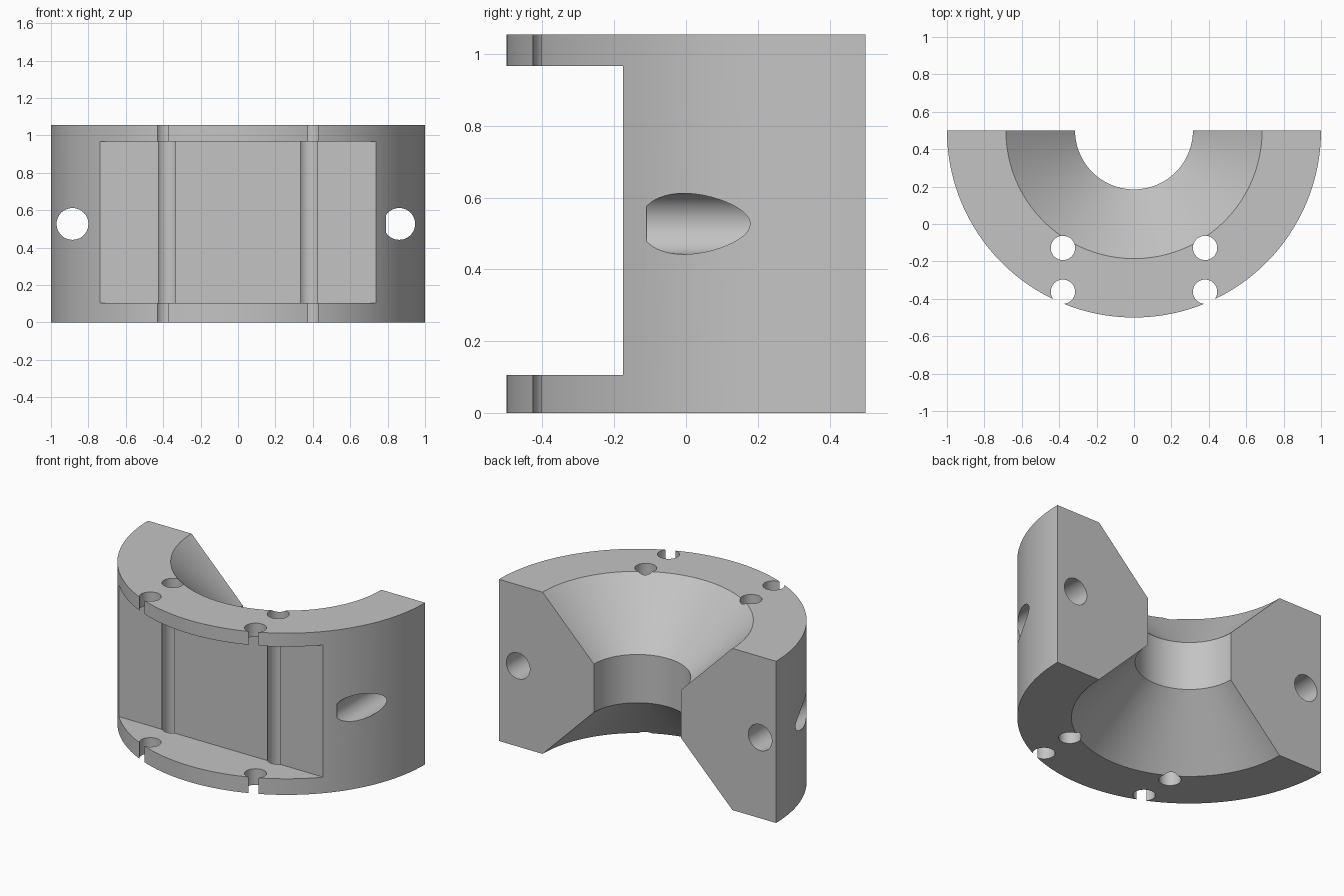
import bpy
import bmesh
import math
from mathutils import Matrix, Vector

cube = bpy.data.objects.get("Cube")
if cube:
    bpy.data.objects.remove(cube, do_unlink=True)

HEIGHT = 1.055
BACK = 0.5            # y of the flat split face, also the axis of the ring
OUTER, MOUTH, THROAT = 1.0, 0.685, 0.315
BEVEL = MOUTH - THROAT
SEGMENTS = 96

grey = bpy.data.materials.new("plain_grey")
grey.use_nodes = True
grey.diffuse_color = (0.55, 0.55, 0.55, 1)
grey.node_tree.nodes["Principled BSDF"].inputs["Base Color"].default_value = grey.diffuse_color


def make_object(name, bm):
    bmesh.ops.recalc_face_normals(bm, faces=bm.faces)
    mesh = bpy.data.meshes.new(name)
    bm.to_mesh(mesh)
    bm.free()
    mesh.materials.append(grey)
    obj = bpy.data.objects.new(name, mesh)
    bpy.context.collection.objects.link(obj)
    return obj


def cylinder(name, centre, radius, length, rotation=None):
    bm = bmesh.new()
    matrix = Matrix.Translation(centre) @ (rotation or Matrix.Identity(4))
    bmesh.ops.create_cone(bm, cap_ends=True, segments=48, radius1=radius,
                          radius2=radius, depth=length, matrix=matrix)
    return make_object(name, bm)


def box(name, low, high):
    low, high = Vector(low), Vector(high)
    bm = bmesh.new()
    matrix = Matrix.Translation((low + high) / 2) @ Matrix.Diagonal((*(high - low), 1))
    bmesh.ops.create_cube(bm, size=1, matrix=matrix)
    return make_object(name, bm)


# Half ring: a section with a double-tapered bore, swept half a turn
profile = [(OUTER, 0), (OUTER, HEIGHT), (MOUTH, HEIGHT),
           (THROAT, HEIGHT - BEVEL), (THROAT, BEVEL), (MOUTH, 0)]
bm = bmesh.new()
rings = []
for i in range(SEGMENTS + 1):
    a = math.pi * i / SEGMENTS
    rings.append([bm.verts.new((r * math.cos(a), BACK - r * math.sin(a), z))
                  for r, z in profile])
for first, second in zip(rings, rings[1:]):
    for k in range(len(profile)):
        n = (k + 1) % len(profile)
        bm.faces.new((first[k], first[n], second[n], second[k]))
bm.faces.new(rings[0])
bm.faces.new(rings[-1])
body = make_object("half_ring_clamp", bm)

# Front pocket between the two flanges
cutters = [box("pocket_cutter", (-1.2, -1, 0.105), (1.2, -0.175, 0.967))]

# Vertical bolt holes, the outer pair breaking through the rim
for side in (-1, 1):
    for y in (-0.128, -0.362):
        cutters.append(cylinder("bolt_hole_cutter", (side * 0.38, y, HEIGHT / 2), 0.065, 2))

# Horizontal clamp holes, running back from a set depth
turn = Matrix.Rotation(math.pi / 2, 4, "X")
for x in (-0.885, 0.862):
    cutters.append(cylinder("clamp_hole_cutter", (x, 0.345, 0.527), 0.085, 0.91, turn))

for cutter in cutters:
    cutter.hide_render = True
    mod = body.modifiers.new("cut", "BOOLEAN")
    mod.operation = "DIFFERENCE"
    mod.solver = "EXACT"
    mod.object = cutter

# Bake the cuts and discard the cutters
depsgraph = bpy.context.evaluated_depsgraph_get()
result = bpy.data.meshes.new_from_object(body.evaluated_get(depsgraph))
body.modifiers.clear()
body.data = result
body.data.materials.clear()
body.data.materials.append(grey)
for cutter in cutters:
    bpy.data.objects.remove(cutter, do_unlink=True)

# Smooth curved walls with crisp edges
bpy.ops.object.select_all(action="DESELECT")
body.select_set(True)
bpy.context.view_layer.objects.active = body
bpy.ops.object.shade_smooth_by_angle(angle=math.radians(25))
